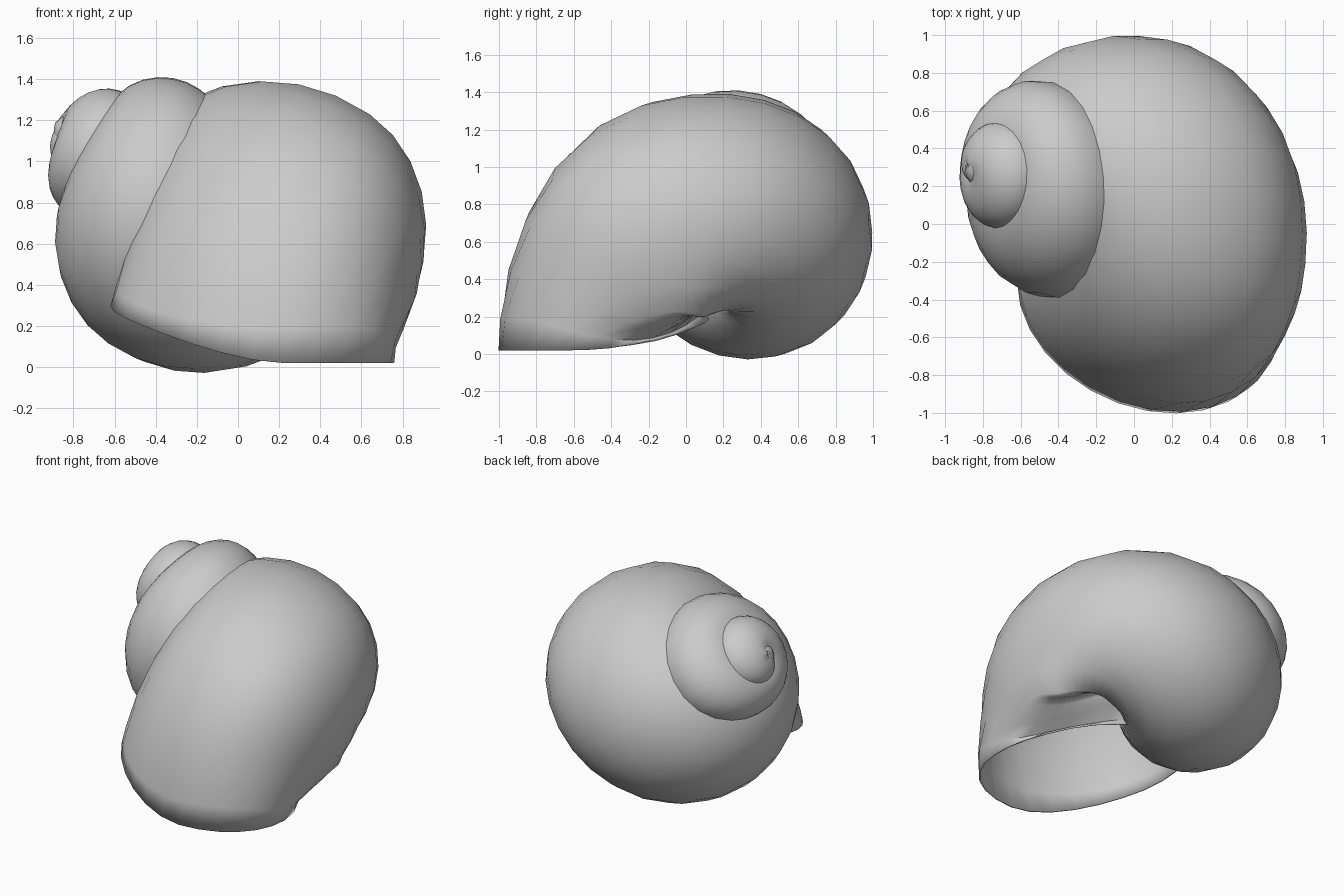
import bpy, math
from mathutils import Vector

cube = bpy.data.objects.get("Cube")
if cube:
    bpy.data.objects.remove(cube, do_unlink=True)

# Coiling axis: from the umbilicus towards the apex
BASE = Vector((0.55, 0.12, 0.2))
AXIS = Vector((-0.82, 0.11, 0.565)).normalized()
UP = Vector((0, 1, 0)).cross(AXIS).normalized()
SIDE = AXIS.cross(UP)

# Whorl sections from apex to lip: angle, height along the axis, centre radius,
# outer width, inner width, half height above, half height below
KEYS = [
    (990, 1.68, .00, .05, .04, .05, .08),
    (900, 1.63, .01, .15, .12, .11, .15),
    (720, 1.54, .05, .26, .16, .21, .25),
    (540, 1.47, .11, .22, .12, .20, .32),
    (450, 1.37, .18, .31, .15, .28, .40),
    (360, 1.27, .22, .31, .18, .32, .45),
    (180, 0.93, .12, .62, .10, .60, .665),
    (90, 0.72, .12, .68, .10, .76, .66),
    (0, 0.52, .12, .775, .10, .85, .68),
    (-45, 0.42, .23, .79, .21, .83, .64),
    (-90, 0.33, .39, .72, .34, .80, .58),
    (-120, 0.27, .73, .45, .40, .70, .54),
]
STEP, SIDES = 15, 28


def slope(i, k):
    a, b = KEYS[max(i - 1, 0)], KEYS[min(i + 1, len(KEYS) - 1)]
    return (b[k] - a[k]) / (b[0] - a[0])


def section(angle):
    """Smooth (Hermite) blend of the key sections at a coil angle."""
    i = next(j for j in range(len(KEYS) - 1) if angle >= KEYS[j + 1][0])
    a, b = KEYS[i], KEYS[i + 1]
    span = b[0] - a[0]
    t = (angle - a[0]) / span
    s = t * t * (3 - 2 * t)
    return [a[k] * (1 - s) + b[k] * s
            + span * slope(i, k) * t * (1 - t) ** 2
            - span * slope(i + 1, k) * t * t * (1 - t)
            for k in range(1, 7)]


def lip(c, s):
    """Oval mouth edge, nearly flat, rising to the suture and the inner side."""
    x = 0.07 - 0.69 * s
    y = -0.42 - 0.57 * c + 0.12 * s
    z = 0.02 + 0.24 * max(0, (0.2 - x) / 0.8) ** 1.5
    z += 0.11 * max(0, (y + 0.6) / 0.6) ** 2
    return Vector((x, y, z))


def ring(angle):
    height, centre, outer, inner, above, below = section(angle)
    # The mouth is skewed forward and runs out into the lip
    f = max(0, min(1, (-20 - angle) / 100))
    skew = f * f * (3 - 2 * f)
    points = []
    for j in range(SIDES):
        alpha = math.tau * j / SIDES
        c, s = math.cos(alpha), math.sin(alpha)
        radius = centre + c * (outer if c > 0 else inner)
        h = height + s * (above if s > 0 else below)
        turn = math.radians(angle + skew * (21 * c - 28 * s - 11 * c * c))
        point = (BASE + AXIS * h
                 + (UP * math.cos(turn) + SIDE * math.sin(turn)) * radius)
        points.append(point.lerp(lip(c, s), f ** 4))
    return points


# Sweep the growing section round the axis
verts, faces = [], []
angles = range(KEYS[0][0], KEYS[-1][0] - 1, -STEP)
for angle in angles:
    verts += ring(angle)
for i in range(len(angles) - 1):
    for j in range(SIDES):
        a, b = i * SIDES + j, i * SIDES + (j + 1) % SIDES
        faces.append((a, b, b + SIDES, a + SIDES))
faces.append(tuple(reversed(range(SIDES))))  # apex cap

mesh = bpy.data.meshes.new("spiral_shell")
mesh.from_pydata(verts, [], faces)
mesh.update()
shell = bpy.data.objects.new("spiral_shell", mesh)
bpy.context.collection.objects.link(shell)

# Single grey colour
grey = bpy.data.materials.new("shell_grey")
grey.use_nodes = True
colour = (0.6, 0.6, 0.6, 1)
grey.diffuse_color = colour
grey.node_tree.nodes["Principled BSDF"].inputs["Base Color"].default_value = colour
mesh.materials.append(grey)

# Thin wall gives the lip its edge
wall = shell.modifiers.new("wall", "SOLIDIFY")
wall.thickness = 0.012
wall.offset = -1

bpy.ops.object.select_all(action="DESELECT")
shell.select_set(True)
bpy.context.view_layer.objects.active = shell
bpy.ops.object.shade_smooth_by_angle(angle=math.radians(50))
